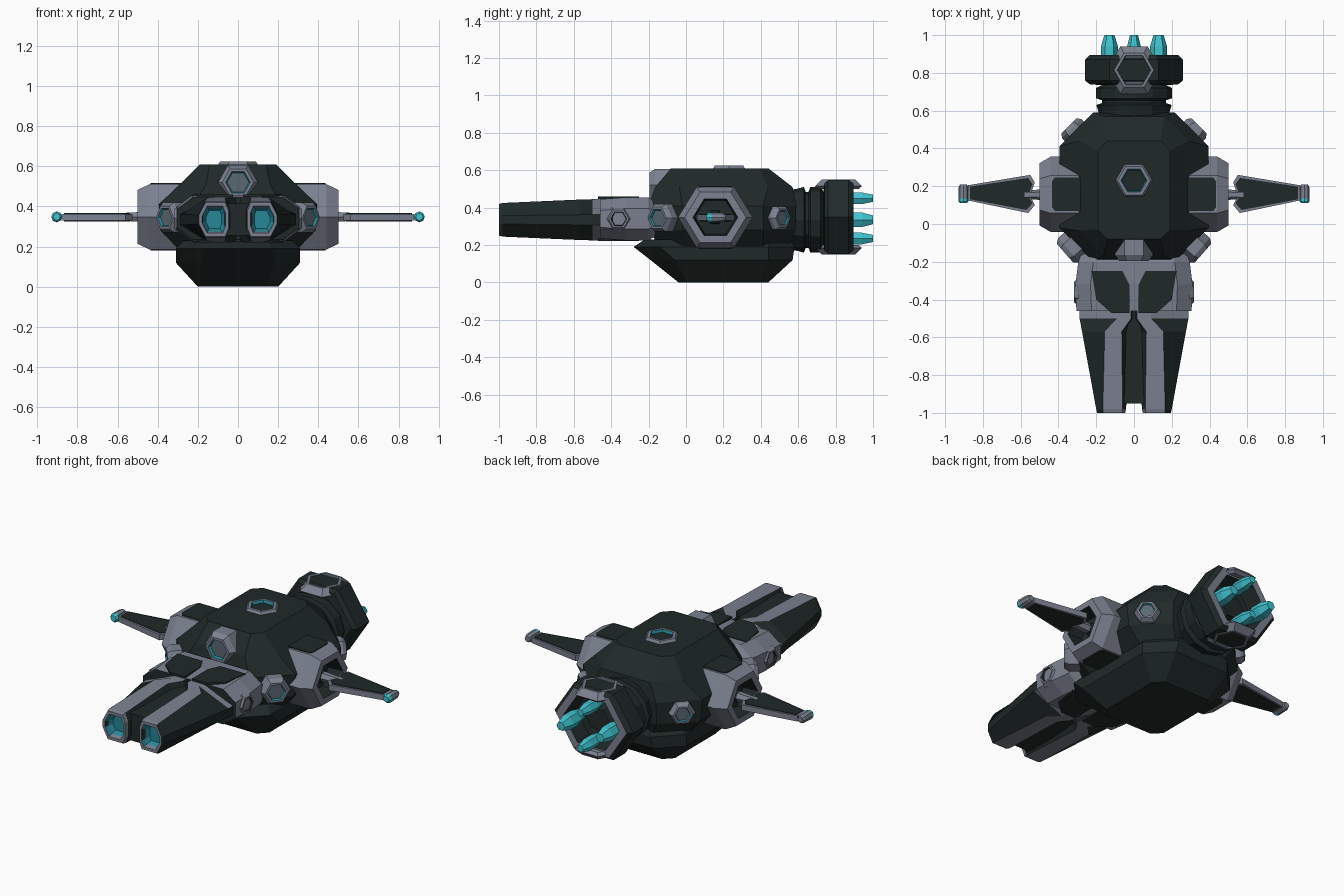
import bpy, bmesh, math
from mathutils import Vector

if "Cube" in bpy.data.objects:
    bpy.data.objects.remove(bpy.data.objects["Cube"])

COLOURS = {"hull_black": (0.014, 0.023, 0.022), "armour_grey": (0.2, 0.22, 0.28),
           "glow_teal": (0.05, 0.55, 0.63), "lens_teal": (0.02, 0.24, 0.31), "slate": (0.1, 0.14, 0.17)}
MATS = []
for key, c in COLOURS.items():
    m = bpy.data.materials.new(key)
    m.diffuse_color = (*c, 1)
    m.use_nodes = True
    m.node_tree.nodes["Principled BSDF"].inputs["Base Color"].default_value = m.diffuse_color
    MATS.append(m)
DARK, GREY, TEAL, LENS, SLATE = range(5)
CZ = 0.345


def finish(name, bm):
    bmesh.ops.recalc_face_normals(bm, faces=bm.faces)
    me = bpy.data.meshes.new(name)
    bm.to_mesh(me)
    bm.free()
    for m in MATS:
        me.materials.append(m)
    ob = bpy.data.objects.new(name, me)
    bpy.context.collection.objects.link(ob)
    return ob


def loft(name, rings, rule):
    """Skin equal-length point rings; rule(normal, centre) gives the colour."""
    bm = bmesh.new()
    vs = [[bm.verts.new(p) for p in r] for r in rings]
    n = len(rings[0])
    for a, b in zip(vs, vs[1:]):
        for i in range(n):
            bm.faces.new((a[i], a[(i + 1) % n], b[(i + 1) % n], b[i]))
    bm.faces.new(vs[0])
    bm.faces.new(vs[-1])
    bmesh.ops.recalc_face_normals(bm, faces=bm.faces)
    bm.normal_update()
    for f in bm.faces:
        f.material_index = rule(f.normal, f.calc_center_median())
    return finish(name, bm)


def turned(name, loc, direction, profile, n=6, spin=0.0, squash=1.0):
    """Faceted turning: profile of (radius, height, colour of band below)."""
    q = Vector(direction).to_track_quat('Z', 'Y')
    bm = bmesh.new()
    vs = []
    for r, h, _ in profile:
        ring = []
        for i in range(n):
            a = spin + 2 * math.pi * i / n
            ring.append(bm.verts.new(Vector(loc) + q @ Vector((r * math.cos(a), r * math.sin(a) * squash, h))))
        vs.append(ring)
    for k in range(1, len(vs)):
        for i in range(n):
            f = bm.faces.new((vs[k - 1][i], vs[k - 1][(i + 1) % n], vs[k][(i + 1) % n], vs[k][i]))
            f.material_index = profile[k][2]
    bm.faces.new(vs[0]).material_index = profile[0][2]
    bm.faces.new(vs[-1]).material_index = profile[-1][2]
    return finish(name, bm)


def plate(name, pts, z0, z1, col):
    """Flat outline in the top view, thickened between two heights."""
    return loft(name, [[(x, y, z) for x, y in pts] for z in (z0, z1)], lambda n, c: col)


def sensor(name, loc, direction, r, depth, floor=SLATE, rim=LENS):
    """Hexagonal grey housing with a recessed coloured lens."""
    turned(name, loc, direction, [(r, -depth, GREY), (r, -r * 0.3, GREY), (r * 0.78, 0, GREY), (r * 0.62, 0, GREY),
                                  (r * 0.55, -r * 0.15, rim), (r * 0.5, -r * 0.15, floor)])


def octagon(hx, y0, y1, ch, z):
    return [(hx, y0 + ch, z), (hx, y1 - ch, z), (hx - ch, y1, z), (ch - hx, y1, z),
            (-hx, y1 - ch, z), (-hx, y0 + ch, z), (ch - hx, y0, z), (hx - ch, y0, z)]


# main hull: lower keel tray and wider upper shell
loft("lower_hull", [octagon(0.20, -0.04, 0.44, 0.05, 0), octagon(0.31, -0.19, 0.57, 0.13, 0.12),
                    octagon(0.31, -0.28, 0.58, 0.14, 0.19), octagon(0.27, -0.22, 0.56, 0.12, 0.23)],
     lambda n, c: DARK)
loft("upper_hull", [octagon(0.30, -0.15, 0.55, 0.14, 0.19), octagon(0.385, -0.19, 0.585, 0.17, 0.28),
                    octagon(0.395, -0.2, 0.59, 0.18, 0.41), octagon(0.29, -0.165, 0.57, 0.13, 0.51),
                    octagon(0.19, -0.08, 0.44, 0.05, 0.61)], lambda n, c: DARK)

# sensors on the hull
sensor("cockpit_lens", (0, -0.195, 0.52), (0, -1, 0), 0.1, 0.17)
sensor("top_hatch", (0, 0.23, 0.625), (0, 0, 1), 0.112, 0.04)

# rear neck with ribs, then engine housing
turned("rear_neck", (0, 0.5, CZ - 0.01), (0, 1, 0),
       [(0.17, 0, DARK), (0.19, 0.1, DARK), (0.2, 0.13, DARK), (0.17, 0.14, DARK), (0.17, 0.155, DARK),
        (0.2, 0.165, DARK), (0.2, 0.22, DARK), (0.16, 0.24, DARK), (0.16, 0.28, DARK)], n=12, squash=0.88)
turned("engine_ring", (0, 0.735, 0.35), (0, 1, 0),
       [(0.18, 0, DARK), (0.235, 0.005, DARK), (0.26, 0.025, DARK), (0.26, 0.135, DARK), (0.235, 0.16, DARK),
        (0.185, 0.16, GREY), (0.17, 0.06, DARK), (0.1, 0.05, DARK), (0.08, 0.1, DARK)], squash=0.88)
for s, tag in ((1, "top"), (-1, "bottom")):
    # hexagonal armour caps that overhang the engine
    turned("engine_cap_" + tag, (0, 0.815, 0.35 + s * 0.2), (0, 0, s),
           [(0.125, -0.05, GREY), (0.145, -0.035, GREY), (0.105, 0, GREY), (0.09, 0, GREY), (0.085, -0.008, SLATE)],
           spin=math.pi / 6 * 0)

# four thrusters in a cross
for i, (x, z, r) in enumerate(((0.13, 0.335, 0.045), (-0.13, 0.335, 0.045), (0, 0.45, 0.036), (0, 0.235, 0.036))):
    turned("thruster_%d" % i, (x, 0.78, z), (0, 1, 0),
           [(r * 0.6, 0, TEAL), (r * 0.8, 0.05, TEAL), (r, 0.09, TEAL), (r, 0.16, TEAL), (r * 0.6, 0.22, TEAL)])

for s, side in ((1, "right"), (-1, "left")):
    # side pod with hollow hexagonal socket
    turned("side_pod_" + side, (0, 0.157, CZ + 0.003), (s, 0, 0),
           [(0.185, 0.25, GREY), (0.2, 0.3, GREY), (0.2, 0.44, GREY), (0.165, 0.5, GREY), (0.12, 0.5, GREY),
            (0.11, 0.41, DARK), (0.07, 0.41, DARK)], squash=0.94)
    for z0, z1, tag in ((0.505, 0.516, "top"), (0.18, 0.19, "bottom")):
        plate("pod_panel_%s_%s" % (tag, side),
              [(s * x, y) for x, y in ((0.28, 0.07), (0.42, 0.07), (0.435, 0.09), (0.435, 0.225), (0.42, 0.245), (0.28, 0.245))],
              z0, z1, DARK)
    # strut and wing blade with dark inlay
    turned("wing_strut_" + side, (0, 0.155, CZ + 0.003), (s, 0, 0),
           [(0.045, 0.40, DARK), (0.03, 0.46, DARK), (0.022, 0.58, GREY)])
    blade = ((0.525, 0.22), (0.55, 0.26), (0.88, 0.205), (0.88, 0.125), (0.56, 0.058), (0.525, 0.10), (0.55, 0.15))
    mx, my = 0.70, 0.16
    plate("wing_" + side, [(s * x, y) for x, y in blade], CZ - 0.015, CZ + 0.018, GREY)
    plate("wing_inlay_" + side, [(s * (mx + (x - mx) * 0.93), my + (y - my) * 0.84) for x, y in blade],
          CZ - 0.019, CZ + 0.022, DARK)
    turned("wing_tip_" + side, (s * 0.903, 0.11, CZ + 0.003), (0, 1, 0),
           [(0.018, 0, TEAL), (0.027, 0.012, TEAL), (0.027, 0.025, TEAL), (0.025, 0.085, GREY), (0.018, 0.1, GREY)], n=8)
    # diagonal lenses on the hull corners and flank lens on the gun mount
    sensor("front_corner_lens_" + side, (s * 0.365, -0.155, CZ), (s * 0.75, -0.66, 0), 0.085, 0.12)
    sensor("rear_corner_lens_" + side, (s * 0.345, 0.52, CZ), (s * 0.7, 0.7, 0), 0.072, 0.08)
    sensor("mount_lens_" + side, (s * 0.318, -0.36, CZ - 0.005), (s, 0, 0), 0.07, 0.05, floor=DARK, rim=DARK)

    # gun mount half
    def mount(y, hx, top, bot):
        return [(s * x, y, z) for x, z in ((0, top), (hx - 0.08, top), (hx, top - 0.06), (hx, bot + 0.06),
                                           (hx - 0.08, bot), (0, bot))]
    loft("gun_mount_" + side, [mount(-0.16, 0.28, 0.43, 0.25), mount(-0.2, 0.295, 0.455, 0.225),
                               mount(-0.32, 0.31, 0.455, 0.225), mount(-0.46, 0.305, 0.445, 0.235)],
         lambda n, c: DARK if n.y < -0.9 else GREY)
    for z0, z1, tag in ((0.445, 0.459, "top"), (0.221, 0.235, "bottom")):
        plate("mount_panel_%s_%s" % (tag, side),
              [(s * x, y) for x, y in ((0.06, -0.25), (0.225, -0.25), (0.2, -0.4), (0.12, -0.47), (0.025, -0.47), (0.025, -0.32))],
              z0, z1, DARK)

    # long tapering barrel: grey above and below, dark flank, hollow muzzle
    def section(y, inner, a, b, outer, h, k=1.0):
        pts = ((inner, h * 0.5), (a, h), (b, h), (outer, h * 0.25), (outer, -h * 0.25), (b, -h), (a, -h), (inner, -h * 0.5))
        cx = (inner + outer) / 2
        return [(s * (cx + (x - cx) * k), y, 0.335 + z * k) for x, z in pts]
    end = (0.042, 0.06, 0.165, 0.2, 0.09)
    loft("barrel_" + side,
         [section(-0.42, 0.0, 0.015, 0.08, 0.29, 0.112), section(-0.5, 0.0, 0.015, 0.09, 0.288, 0.11),
          section(-0.57, 0.02, 0.065, 0.155, 0.275, 0.108), section(-0.98, *end), section(-1.0, *end, k=0.94),
          section(-1.0, *end, k=0.74), section(-0.975, *end, k=0.66), section(-0.95, *end, k=0.5)],
         lambda n, c: (GREY if abs(n.z) > 0.88 or c.y < -0.975 and abs(c.x) < 0.06 or n.y < -0.9 and c.y < -0.99
                       else LENS if c.y < -0.94 and 0.07 < abs(c.x) < 0.17 else DARK))

# dark spine between the barrels
loft("barrel_spine", [[(x * w, y, 0.335 + z) for x, z in ((-1, -0.08), (1, -0.08), (1, 0.08), (-1, 0.08))]
                      for y, w in ((-0.4, 0.03), (-0.57, 0.065), (-0.95, 0.055))], lambda n, c: DARK)
